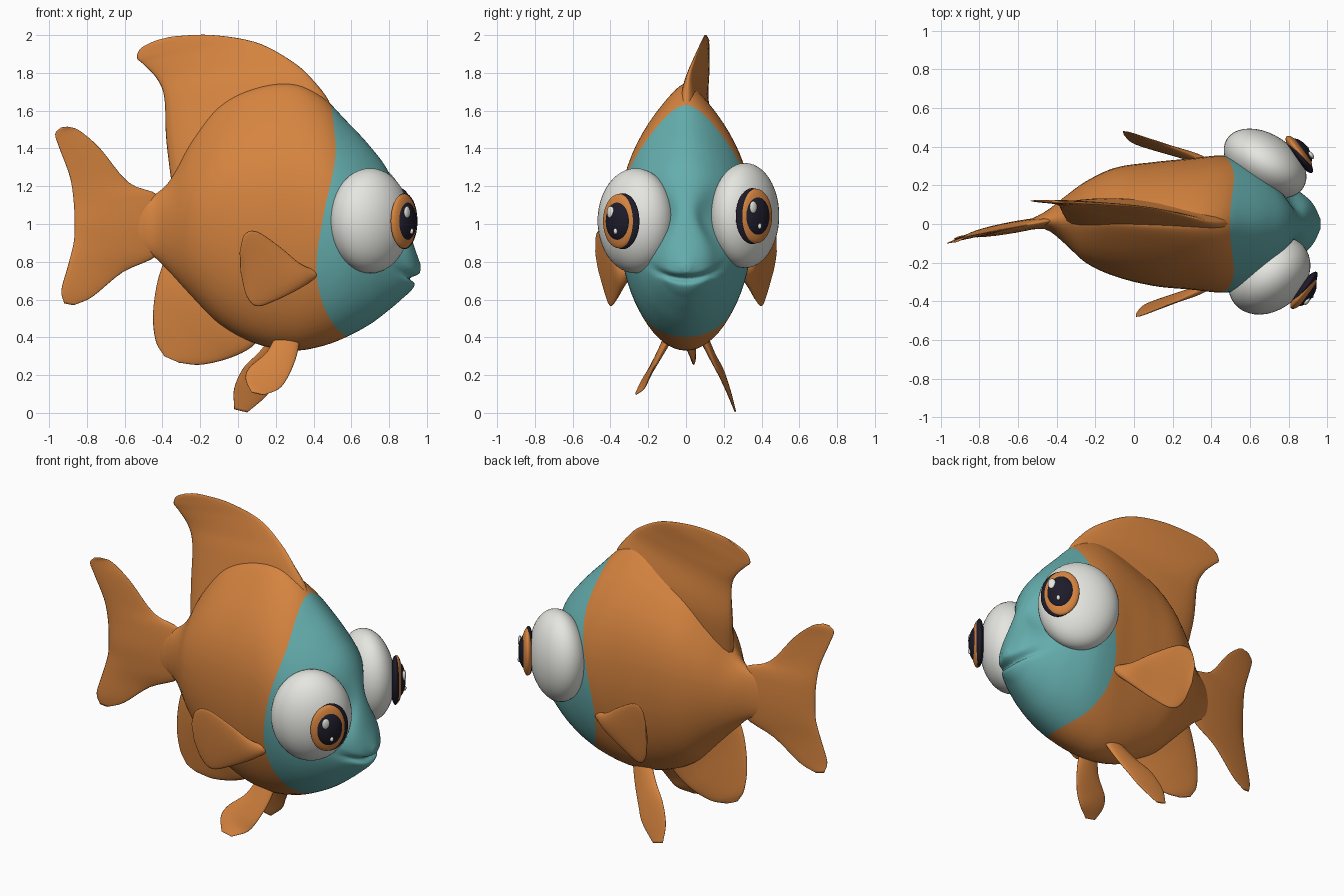
import bpy, bmesh, math
from mathutils import Vector, Matrix

if "Cube" in bpy.data.objects:
    bpy.data.objects.remove(bpy.data.objects["Cube"])


def material(name, rgb):
    m = bpy.data.materials.new(name)
    m.use_nodes = True
    m.diffuse_color = (*rgb, 1)
    node = m.node_tree.nodes["Principled BSDF"]
    node.inputs["Base Color"].default_value = (*rgb, 1)
    node.inputs["Roughness"].default_value = 0.6
    return m


orange = material("orange skin", (0.67, 0.23, 0.05))
teal = material("teal face", (0.13, 0.42, 0.42))
white = material("eye white", (0.79, 0.79, 0.75))
dark = material("pupil dark", (0.012, 0.011, 0.022))


def curve(keys, x):
    """Smooth interpolation through rows of (position, values...)."""
    x = min(max(x, keys[0][0]), keys[-1][0])
    n = len(keys) - 1
    i = 0
    while i < n - 1 and x > keys[i + 1][0]:
        i += 1

    def slope(j, c):
        p, q = keys[max(j - 1, 0)], keys[min(j + 1, n)]
        return (q[c] - p[c]) / (q[0] - p[0])

    a, b = keys[i], keys[i + 1]
    h = b[0] - a[0]
    t = (x - a[0]) / h
    out = []
    for c in range(1, len(a)):
        out.append((2 * t**3 - 3 * t**2 + 1) * a[c] + (t**3 - 2 * t**2 + t) * h * slope(i, c)
                   + (3 * t**2 - 2 * t**3) * b[c] + (t**3 - t**2) * h * slope(i + 1, c))
    return out


def finish(name, bm, mats):
    bmesh.ops.recalc_face_normals(bm, faces=bm.faces)
    me = bpy.data.meshes.new(name)
    bm.to_mesh(me)
    bm.free()
    for m in mats:
        me.materials.append(m)
    for p in me.polygons:
        p.use_smooth = True
    ob = bpy.data.objects.new(name, me)
    bpy.context.scene.collection.objects.link(ob)
    return ob


def loft(name, rings, mats, split=None):
    """Skin closed rings; rows from index split on take the second material."""
    bm = bmesh.new()
    rows = [[bm.verts.new(p) for p in r] for r in rings]
    n = len(rows[0])
    for i in range(len(rows) - 1):
        for j in range(n):
            k = (j + 1) % n
            f = bm.faces.new((rows[i][j], rows[i][k], rows[i + 1][k], rows[i + 1][j]))
            f.material_index = int(split is not None and i >= split)
    bm.faces.new(rows[0])
    bm.faces.new(rows[-1]).material_index = int(split is not None)
    return finish(name, bm, mats)


def bell(x, centre, width):
    return math.exp(-((x - centre) / width) ** 2)


# Body: (x, belly z, back z, half width, centre y, ridge sharpness)
BODY = [(-.62, .9, 1.1, .01, -.01, 0), (-.53, .86, 1.12, .028, .0, 0),
        (-.45, .83, 1.15, .05, .02, 0), (-.36, .74, 1.23, .12, .02, .2),
        (-.25, .62, 1.43, .21, .01, .5), (-.1, .47, 1.62, .28, .01, .6),
        (.1, .365, 1.72, .32, 0, .6), (.3, .33, 1.74, .34, 0, .5),
        (.45, .355, 1.67, .355, 0, .4), (.57, .4, 1.55, .345, 0, .3),
        (.7, .47, 1.41, .295, 0, .2), (.8, .545, 1.27, .235, 0, .1), (.87, .605, 1.08, .17, 0, 0),
        (.93, .665, .89, .1, 0, 0), (.965, .745, .79, .025, 0, 0)]
# Face edge: forward shift against height on the ring
EDGE = [(-1, .12), (-.85, .05), (-.6, -.02), (-.33, -.04), (0, -.01), (.6, .06), (1, .04)]
SEG, STEPS, BORDER = 72, 80, .45
stations = [-.62 + 1.585 * math.sin(math.pi / 2 * i / STEPS) for i in range(STEPS + 1)]
rings = []
for u in stations:
    ring = []
    for j in range(SEG):
        a = math.tau * j / SEG
        s = math.sin(a)
        x = u + curve(EDGE, s)[0] * bell(u, BORDER, .2)
        lo, hi, w, yc, ridge = curve(BODY, x)
        z = (lo + hi) / 2 + (hi - lo) / 2 * s
        # back narrows to a ridge, face pinches in between the eyes
        y = yc + w * math.cos(a) * (1 - ridge * max(s, 0) ** 3)
        y *= 1 - .55 * bell(x, .84, .1) * bell(z, 1.05, .17)
        # mouth crease pressed into the snout
        if x > .7 and abs(y) < .22:
            smile = .71 + .055 * (y / .18) ** 2
            x -= .045 * (1 - (y / .22) ** 2) * bell(z, smile, .017)
        ring.append((x, y, z))
    rings.append(ring)
split = min(range(STEPS), key=lambda i: abs(stations[i] - BORDER))
loft("body", rings, [orange, teal], split)


def fin(name, rows, steps=36, seg=28):
    """Lens-section fin; each row is (edge point, opposite edge point, half thickness)."""
    keys = [(i, *a, *b, t) for i, (a, b, t) in enumerate(rows)]
    last = len(rows) - 1

    def edges(u):
        v = curve(keys, u)
        return Vector(v[:3]), Vector(v[3:6]), v[6]

    out = []
    for i in range(steps + 1):
        u = last * i / steps
        a, b, t = edges(u)
        p, q = edges(max(u - .1, 0)), edges(min(u + .1, last))
        normal = (b - a).cross(q[0] + q[1] - p[0] - p[1]).normalized()
        out.append([a.lerp(b, (1 - math.cos(k)) / 2) + normal * t * math.sin(k)
                    for k in (math.tau * j / seg for j in range(seg))])
    return loft(name, out, [orange])


fin("dorsal_fin", [
    ((-.35, .03, 1.2), (.47, 0, 1.5), .1), ((-.38, .08, 1.45), (.49, 0, 1.63), .085),
    ((-.39, .1, 1.67), (.39, .01, 1.77), .045), ((-.43, .115, 1.77), (.28, .04, 1.865), .026),
    ((-.5, .12, 1.845), (.1, .08, 1.96), .015), ((-.535, .12, 1.88), (-.13, .1, 2), .01),
    ((-.515, .12, 1.93), (-.32, .11, 1.995), .007), ((-.45, .12, 1.965), (-.4, .12, 1.98), .004)])

fin("tail_fin", [
    ((-.92, -.07, .58), (-.87, -.06, .57), .004), ((-.935, -.08, .65), (-.77, -.04, .615), .007),
    ((-.9, -.07, .78), (-.61, -.01, .745), .012), ((-.87, -.06, .9), (-.42, .02, .84), .024),
    ((-.865, -.06, 1), (-.36, .03, 1), .03), ((-.87, -.06, 1.12), (-.42, .02, 1.15), .024),
    ((-.89, -.07, 1.25), (-.58, -.01, 1.22), .012), ((-.945, -.09, 1.4), (-.73, -.04, 1.4), .007),
    ((-.968, -.1, 1.475), (-.84, -.06, 1.495), .005), ((-.94, -.095, 1.51), (-.9, -.085, 1.515), .004)])

fin("anal_fin", [
    ((-.37, .02, .86), (.14, 0, .42), .04), ((-.425, .02, .7), (.06, .01, .34), .032),
    ((-.45, .03, .52), (-.06, .03, .285), .022), ((-.435, .04, .38), (-.2, .04, .255), .014),
    ((-.39, .04, .3), (-.31, .04, .265), .006)])

# Pectoral fins: the left one sweeps a little further back
PECTORAL = [
    ((.41, .3, .755), (.41, .3, .715), .02), ((.33, .35, .79), (.33, .335, .66), .024),
    ((.22, .4, .88), (.2, .37, .595), .018), ((.1, .45, .96), (.1, .4, .565), .013),
    ((.035, .475, .945), (.045, .425, .62), .009), ((.01, .48, .86), (.015, .46, .74), .004)]
for name, side, sweep in (("right", -1, 1), ("left", 1, 1.16)):
    def place(p):
        return (.42 + (p[0] - .42) * sweep, p[1] * side, p[2])
    fin(name + "_pectoral_fin", [(place(a), place(b), t) for a, b, t in PECTORAL])

fin("right_pelvic_fin", [
    ((.2, -.09, .41), (.33, -.09, .4), .025), ((.15, -.14, .32), (.31, -.14, .3), .018),
    ((.06, -.19, .24), (.27, -.19, .2), .012), ((.04, -.23, .18), (.22, -.22, .13), .008),
    ((.07, -.265, .11), (.14, -.265, .095), .004)])
fin("left_pelvic_fin", [
    ((.18, .09, .41), (.31, .09, .4), .025), ((.11, .14, .32), (.26, .14, .28), .018),
    ((.03, .19, .24), (.2, .19, .17), .012), ((-.02, .23, .13), (.15, .225, .09), .008),
    ((-.02, .26, .02), (.05, .26, .003), .004)])


def ellipsoid(name, centre, radii, mat, angle=0):
    bm = bmesh.new()
    bmesh.ops.create_uvsphere(bm, u_segments=40, v_segments=24, radius=1)
    bm.transform(Matrix.Translation(centre) @ Matrix.Rotation(angle, 4, 'Z')
                 @ Matrix.Diagonal((*radii, 1)))
    return finish(name, bm, [mat])


# Eyes: ball, iris layers (depth, outward slide, thickness, radius, height), two glints
LAYERS = (("iris_rim", 0, -.008, .03, .108, .148, dark),
          ("iris", .008, .009, .034, .105, .144, orange),
          ("pupil", .014, .006, .046, .082, .108, dark))
for name, side, ball, radii, tilt, iris, shift in (
        ("right", -1, (.7, -.265, 1.017), (.233, .18, .278), 40, (.876, -.341, 1.015), -.035),
        ("left", 1, (.678, .313, 1.045), (.235, .152, .278), -33, (.852, .358, 1.042), -.04)):
    turn = math.radians(37 * side)
    frame = Matrix.Translation(iris) @ Matrix.Rotation(turn, 4, 'Z')
    ellipsoid(name + "_eyeball", ball, radii, white, math.radians(tilt))
    for part, depth, slide, thick, r, height, mat in LAYERS:
        ellipsoid(f"{name}_{part}", frame @ Vector((depth, slide * side, 0)),
                  (thick, r, height), mat, turn)
    for part, spot, r in (("large_glint", (.05, shift, .047), .023),
                          ("small_glint", (.053, .0, -.053), .011)):
        ellipsoid(f"{name}_{part}", frame @ Vector(spot), (.011, r, r * 1.4), white, turn)
